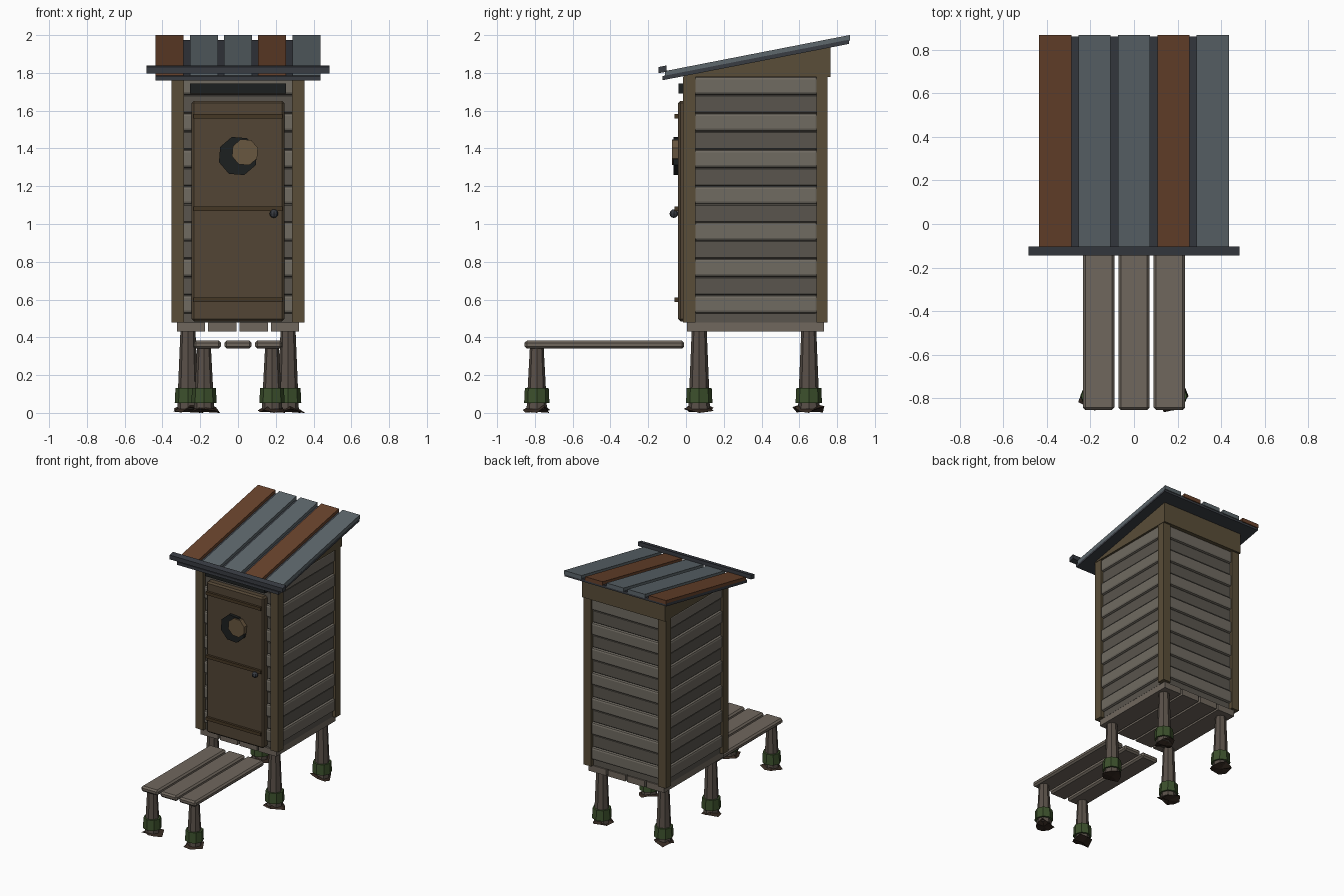
import bpy, bmesh, math, random
from mathutils import Vector, Matrix

if "Cube" in bpy.data.objects:
    bpy.data.objects.remove(bpy.data.objects["Cube"])

random.seed(4)

def mat(name, c):
    m = bpy.data.materials.new(name)
    m.diffuse_color = (*c, 1)
    m.use_nodes = True
    m.node_tree.nodes["Principled BSDF"].inputs["Base Color"].default_value = m.diffuse_color
    return m

POST = mat("brown_timber", (0.10, 0.075, 0.04))
DOOR = mat("door_wood", (0.085, 0.06, 0.035))
BATTEN = mat("dark_batten", (0.06, 0.038, 0.018))
LIGHT = mat("grey_board", (0.16, 0.145, 0.12))
DARK = mat("dark_board", (0.10, 0.09, 0.075))
DECK = mat("deck_wood", (0.16, 0.135, 0.11))
STILT = mat("stilt_wood", (0.10, 0.08, 0.065))
MOSS = mat("moss", (0.045, 0.08, 0.025))
MUD = mat("mud", (0.035, 0.022, 0.015))
METAL = mat("roof_metal", (0.11, 0.135, 0.15))
RUST = mat("rust_metal", (0.14, 0.055, 0.025))
IRON = mat("dark_metal", (0.04, 0.045, 0.055))
BLACK = mat("opening", (0.012, 0.014, 0.014))
MOON = mat("moon_wood", (0.14, 0.095, 0.05))

def finish(name, bm, m):
    bmesh.ops.recalc_face_normals(bm, faces=bm.faces)
    me = bpy.data.meshes.new(name)
    bm.to_mesh(me)
    bm.free()
    me.materials.append(m)
    ob = bpy.data.objects.new(name, me)
    bpy.context.collection.objects.link(ob)
    return ob

def box(name, x, y, z, m, bevel=0.0, segs=1):
    """Box from (min, max) ranges, with optional bevel."""
    bm = bmesh.new()
    size = Vector((x[1] - x[0], y[1] - y[0], z[1] - z[0]))
    mid = Vector((x[0] + x[1], y[0] + y[1], z[0] + z[1])) / 2
    bmesh.ops.create_cube(bm, size=1, matrix=Matrix.Translation(mid) @ Matrix.Diagonal((*size, 1)))
    ob = finish(name, bm, m)
    if bevel:
        b = ob.modifiers.new("bevel", 'BEVEL')
        b.width, b.segments = bevel, segs
    return ob

def cone(name, loc, r1, r2, h, m, sides=8, rot=Matrix()):
    bm = bmesh.new()
    bmesh.ops.create_cone(bm, cap_ends=True, segments=sides, radius1=r1, radius2=r2, depth=h,
                          matrix=Matrix.Translation(loc) @ rot)
    return finish(name, bm, m)

def prism(name, profile, x, m):
    """Side profile (y, z) extruded along x."""
    bm = bmesh.new()
    a = [bm.verts.new((x[0], *p)) for p in profile]
    b = [bm.verts.new((x[1], *p)) for p in profile]
    bm.faces.new(a)
    bm.faces.new(b)
    for i in range(len(a)):
        j = (i + 1) % len(a)
        bm.faces.new((a[i], a[j], b[j], b[i]))
    return finish(name, bm, m)

# stilts with moss collars and mud clumps
def stilt(name, x, y, top, r):
    cone(name, (x, y, (top + 0.02) / 2), r + 0.017, r, top - 0.02, STILT)
    cone(name + "_moss", (x, y, 0.093), r + 0.03, r + 0.026, 0.08, MOSS)
    bm = bmesh.new()
    tip = bm.verts.new((x, y, 0.06))
    base = bm.verts.new((x, y, 0.005))
    ring = []
    for i in range(9):
        a = i * math.tau / 9
        rr = r + random.uniform(0.02, 0.05)
        ring.append(bm.verts.new((x + rr * math.cos(a), y + rr * math.sin(a), random.uniform(0.0, 0.035))))
    ring[0].co.z = 0
    for i in range(9):
        for c in (tip, base):
            bm.faces.new((c, ring[i], ring[(i + 1) % 9]))
    finish(name + "_mud", bm, MUD)

for s in (-1, 1):
    stilt("front_stilt", s * 0.265, 0.07, 0.43, 0.04)
    stilt("back_stilt", s * 0.265, 0.65, 0.43, 0.04)
    stilt("step_stilt", s * 0.18, -0.79, 0.34, 0.037)

# floor and step planks
for i in range(4):
    x = -0.249 + i * 0.166
    box("floor_plank", (x - 0.075, x + 0.075), (0.005, 0.73), (0.43, 0.478), DECK)
for i in (-1, 0, 1):
    x = i * 0.162
    box("step_plank", (x - 0.072, x + 0.072), (-0.855, -0.01), (0.34, 0.382), DECK, 0.012)

# wall core and corner posts
box("wall_core", (-0.325, 0.325), (0.02, 0.72), (0.478, 1.79), DARK)
for s in (-1, 1):
    for y in ((-0.015, 0.05), (0.69, 0.75)):
        box("corner_post", tuple(sorted((s * 0.287, s * 0.353))), y, (0.478, 1.78), POST)

# horizontal siding, every other board raised
z, pitch = 0.527, 0.0963
for i in range(13):
    up = i % 2 == 0
    d = 0.022 if up else 0.009
    zr = (z, z + pitch)
    m = LIGHT if up else DARK
    args = (0.015, 2) if up else (0.006, 1)
    for s in (-1, 1):
        box("side_board", tuple(sorted((s * 0.30, s * (0.325 + d)))), (0.04, 0.70), zr, m, *args)
    box("front_board", (-0.30, 0.30), (0.02 - d, 0.05), zr, m, *args)
    box("back_board", (-0.30, 0.30), (0.69, 0.72 + d), zr, m, *args)
    z += pitch

# door, battens, vent slot
box("door", (-0.245, 0.245), (-0.042, 0.02), (0.485, 1.652), DOOR, 0.012)
for z in (0.60, 1.08, 1.57):
    box("door_batten", (-0.235, 0.235), (-0.06, -0.035), (z - 0.012, z + 0.012), BATTEN)
box("vent_slot", (-0.255, 0.255), (-0.04, 0.02), (1.69, 1.745), BLACK)

# crescent moon made of two overlapping discs
rot = Matrix.Rotation(math.pi / 2, 4, 'X') @ Matrix.Rotation(math.pi / 8 * 0.8, 4, 'Z')
cone("moon_back", (0, -0.05, 1.36), 0.106, 0.106, 0.03, BLACK, 8, rot)
cone("moon_front", (0.037, -0.055, 1.38), 0.072, 0.072, 0.04, MOON, 8, rot)

# knob
bm = bmesh.new()
bmesh.ops.create_uvsphere(bm, u_segments=8, v_segments=6, radius=0.023,
                          matrix=Matrix.Translation((0.19, -0.064, 1.055)))
finish("door_knob", bm, IRON)

# gable wedge under the sloping roof
SL = 0.195
def rz(y, drop):
    return 2.0 - SL * (0.865 - y) - drop

prism("roof_wedge", [(-0.01, 1.777), (0.765, 1.777), (0.765, rz(0.765, 0.045)), (-0.01, rz(-0.01, 0.045))],
      (-0.356, 0.356), POST)

def slab(name, y0, y1, top, bottom, x, m):
    return prism(name, [(y0, rz(y0, bottom)), (y1, rz(y1, bottom)), (y1, rz(y1, top)), (y0, rz(y0, top))], x, m)

# roof sheet, raised panels and front gutter bar
slab("roof_sheet", -0.125, 0.862, 0.024, 0.046, (-0.436, 0.436), IRON)
for i in range(5):
    x = (i - 2) * 0.181
    slab("roof_panel", -0.11, 0.868, 0.0, 0.03, (x - 0.074, x + 0.074), RUST if i in (0, 3) else METAL)
slab("front_bar", -0.145, -0.103, -0.028, 0.005, (-0.484, 0.484), IRON)
